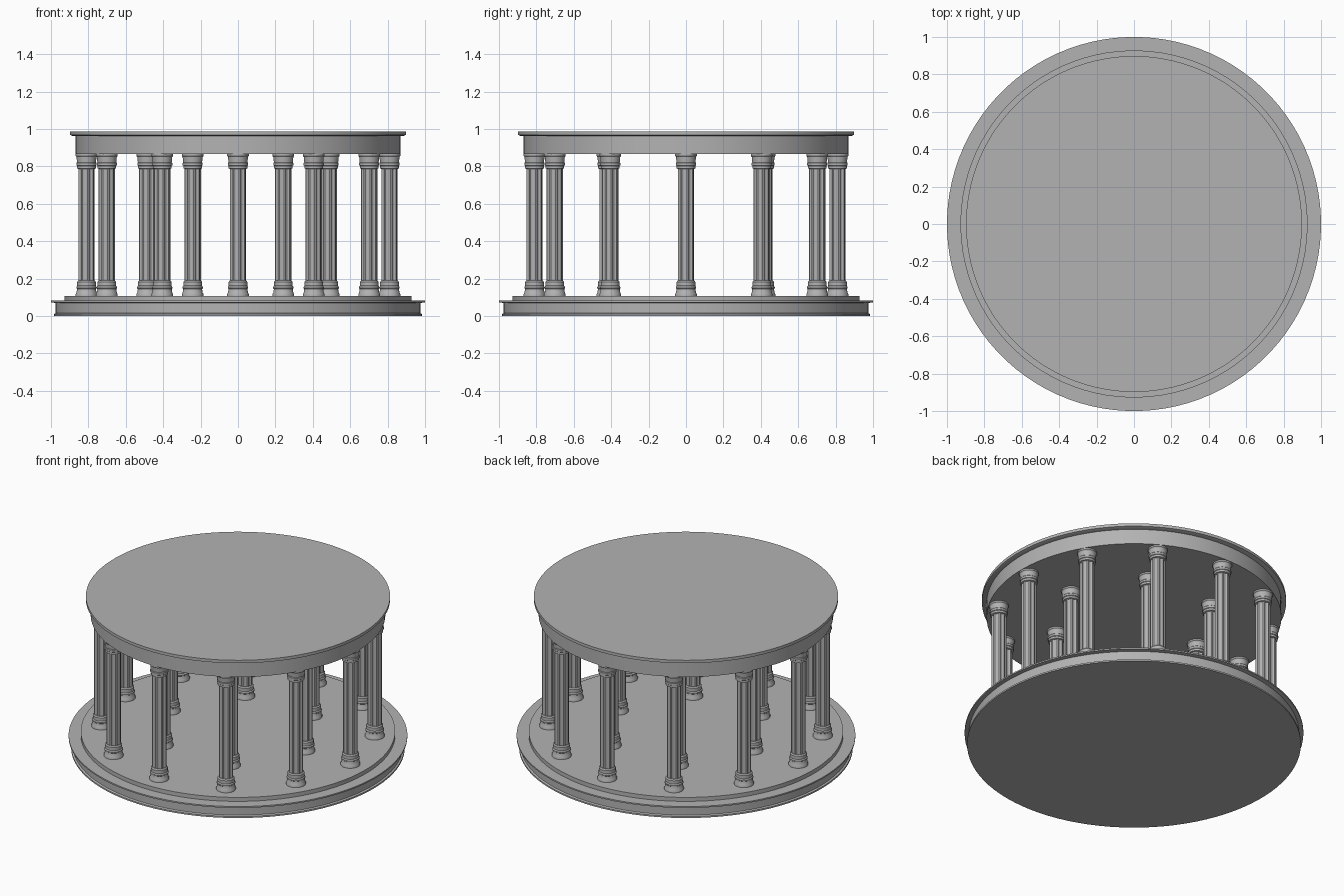
import bpy, math

cube = bpy.data.objects.get("Cube")
if cube:
    bpy.data.objects.remove(cube, do_unlink=True)

stone = bpy.data.materials.new("grey_stone")
stone.use_nodes = True
stone.diffuse_color = (0.45, 0.45, 0.45, 1)
stone.node_tree.nodes["Principled BSDF"].inputs["Base Color"].default_value = (0.45, 0.45, 0.45, 1)


def loft(name, profile, sides, flute=0.0):
    """Solid of revolution from (radius, z) pairs; flute pulls in alternate pairs of points."""
    verts, faces = [], []
    for r, z in profile:
        for i in range(sides):
            a = math.tau * (i + 0.5) / sides
            k = r - (flute if i % 4 > 1 else 0)
            verts.append((k * math.cos(a), k * math.sin(a), z))
    for j in range(len(profile) - 1):
        for i in range(sides):
            n = (i + 1) % sides
            faces.append((j * sides + i, j * sides + n, (j + 1) * sides + n, (j + 1) * sides + i))
    faces.append(tuple(reversed(range(sides))))
    faces.append(tuple(range(len(verts) - sides, len(verts))))
    mesh = bpy.data.meshes.new(name)
    mesh.from_pydata(verts, [], faces)
    mesh.materials.append(stone)
    obj = bpy.data.objects.new(name, mesh)
    bpy.context.collection.objects.link(obj)
    return obj


def smooth(obj):
    bpy.ops.object.select_all(action='DESELECT')
    obj.select_set(True)
    bpy.context.view_layer.objects.active = obj
    bpy.ops.object.shade_smooth_by_angle(angle=math.radians(30))


# Round plinth with a moulded rim, and the floor step on it
smooth(loft("plinth", [(0.985, 0), (0.985, 0.01), (0.975, 0.015), (0.975, 0.07),
                       (1.0, 0.073), (1.0, 0.082)], 96))
smooth(loft("floor_step", [(0.928, 0.08), (0.928, 0.108)], 96))

# Round beam and the roof slab with its lip
smooth(loft("roof_beam", [(0.87, 0.865), (0.87, 0.965)], 96))
smooth(loft("roof_slab", [(0.882, 0.962), (0.898, 0.968), (0.898, 0.987)], 96))

# Column parts: turned base, fluted shaft, turned capital
base = loft("column_base", [(0.058, 0.106), (0.058, 0.118), (0.054, 0.125), (0.051, 0.145),
                            (0.055, 0.148), (0.055, 0.155), (0.050, 0.162), (0.050, 0.183),
                            (0.044, 0.19)], 24)
shaft = loft("column_shaft", [(0.044, 0.18), (0.044, 0.80)], 32, 0.006)
capital = loft("column_capital", [(0.044, 0.787), (0.050, 0.79), (0.050, 0.803), (0.054, 0.806),
                                  (0.054, 0.818), (0.051, 0.822), (0.054, 0.85),
                                  (0.058, 0.855), (0.058, 0.867)], 24)
smooth(base)
smooth(capital)

# Outer ring of twelve columns and inner ring of six
spots = [(r, math.tau * i / n) for r, n in ((0.81, 12), (0.485, 6)) for i in range(n)]
for part in (base, shaft, capital):
    for k, (r, a) in enumerate(spots):
        obj = part if k == 0 else part.copy()
        obj.name = f"{part.name.split('.')[0]}" if k == 0 else f"{part.name}_{k + 1}"
        if k:
            bpy.context.collection.objects.link(obj)
        obj.location = (r * math.cos(a), r * math.sin(a), 0)
